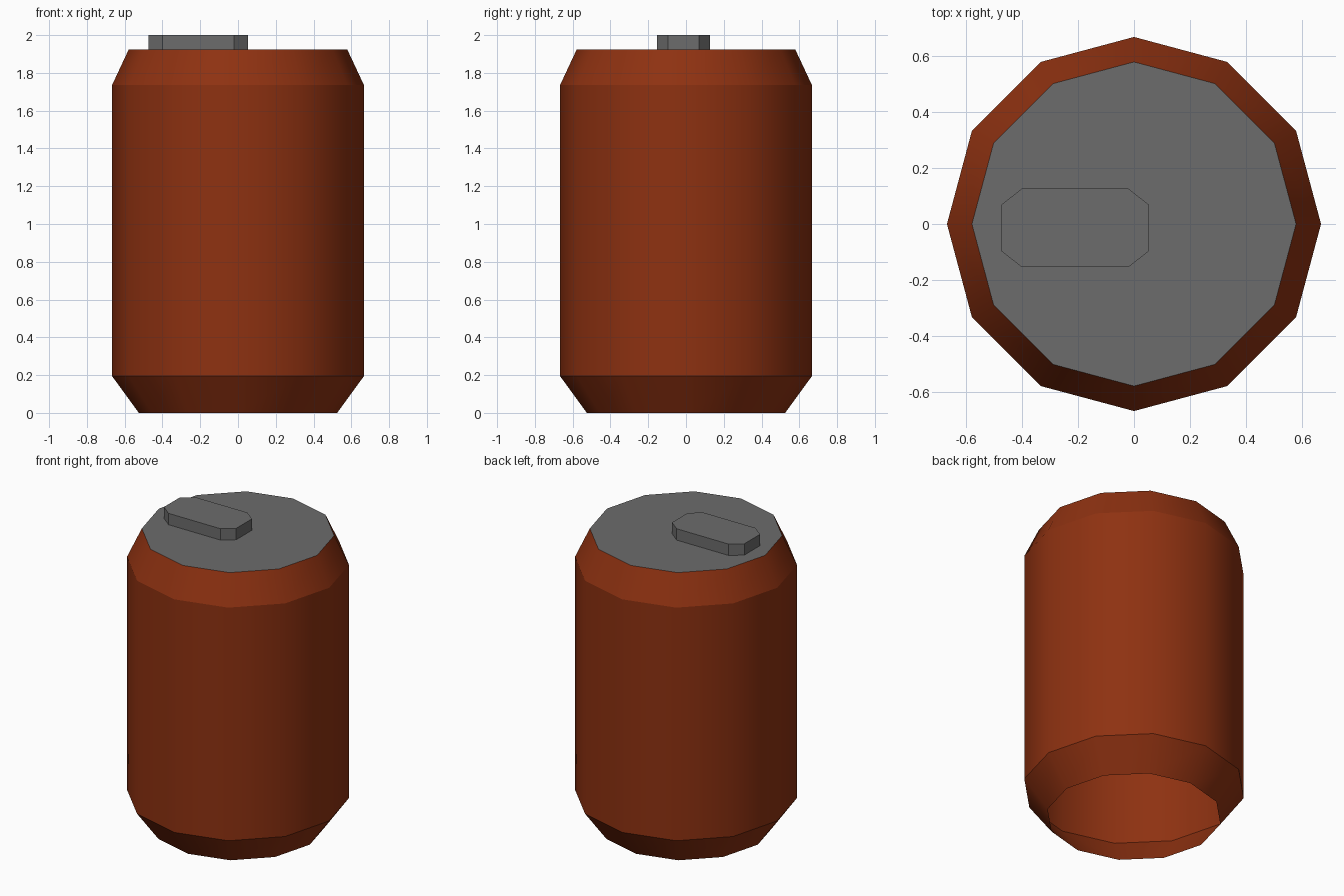
import bpy
import bmesh
from math import cos, sin, pi

if "Cube" in bpy.data.objects:
    bpy.data.objects.remove(bpy.data.objects["Cube"], do_unlink=True)

SIDES = 12
RIM_R, RIM_Z, TOP_Z = 0.578, 1.925, 2.0


def make_material(name, colour):
    mat = bpy.data.materials.new(name)
    mat.use_nodes = True
    mat.diffuse_color = colour
    mat.node_tree.nodes["Principled BSDF"].inputs["Base Color"].default_value = colour
    return mat


def make_object(name, bm, mat):
    mesh = bpy.data.meshes.new(name)
    bm.to_mesh(mesh)
    bm.free()
    mesh.materials.append(mat)
    obj = bpy.data.objects.new(name, mesh)
    bpy.context.collection.objects.link(obj)
    return obj


def add_ring(bm, radius, z):
    angles = [2 * pi * i / SIDES for i in range(SIDES)]
    return [bm.verts.new((radius * cos(a), radius * sin(a), z)) for a in angles]


rust = make_material("rust_orange", (0.27, 0.031, 0.0055, 1))
grey = make_material("metal_grey", (0.15, 0.15, 0.15, 1))

# Can wall: tapered shell, open underneath, smooth around and creased at each ring
bm = bmesh.new()
profile = [(0.525, 0), (0.667, 0.195), (0.667, 1.735), (RIM_R, RIM_Z)]
rings = [add_ring(bm, r, z) for r, z in profile]
for low, high in zip(rings, rings[1:]):
    for i in range(SIDES):
        j = (i + 1) % SIDES
        bm.faces.new((low[i], low[j], high[j], high[i])).smooth = True
for edge in bm.edges:
    a, b = edge.verts
    edge.smooth = abs(a.co.z - b.co.z) > 0.01
make_object("can_wall", bm, rust)

# Flat lid closing the upper rim
bm = bmesh.new()
bm.faces.new(add_ring(bm, RIM_R, RIM_Z))
make_object("can_lid", bm, grey)

# Pull tab: rectangle with cut corners, extruded upwards
bm = bmesh.new()
cx, cy, hx, hy, cut_x, cut_y = -0.21, -0.014, 0.264, 0.14, 0.074, 0.058
outline = []
for sx, sy in ((1, 1), (-1, 1), (-1, -1), (1, -1)):
    side = (cx + sx * hx, cy + sy * (hy - cut_y), RIM_Z)
    end = (cx + sx * (hx - cut_x), cy + sy * hy, RIM_Z)
    outline += [side, end] if sx * sy > 0 else [end, side]
base = bm.faces.new([bm.verts.new(p) for p in outline])
grown = bmesh.ops.extrude_face_region(bm, geom=[base], use_keep_orig=True)
top = [v for v in grown["geom"] if isinstance(v, bmesh.types.BMVert)]
bmesh.ops.translate(bm, verts=top, vec=(0, 0, TOP_Z - RIM_Z))
bmesh.ops.recalc_face_normals(bm, faces=bm.faces[:])
make_object("pull_tab", bm, grey)
